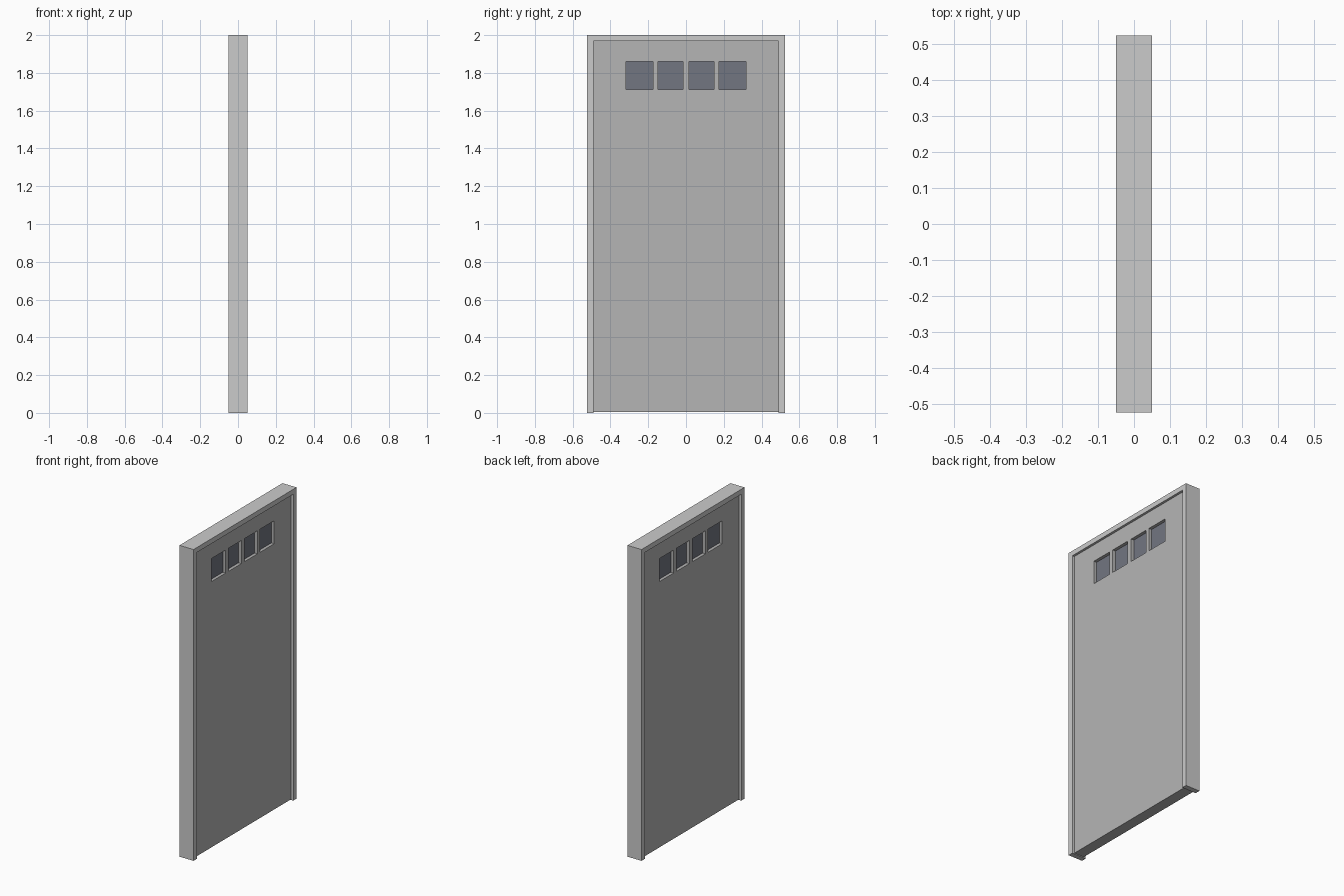
import bpy

if "Cube" in bpy.data.objects:
    bpy.data.objects.remove(bpy.data.objects["Cube"])

def material(name, rgb):
    m = bpy.data.materials.new(name)
    m.diffuse_color = (*rgb, 1)
    m.use_nodes = True
    m.node_tree.nodes["Principled BSDF"].inputs["Base Color"].default_value = m.diffuse_color
    return m

frame_mat = material("light_grey_frame", (0.60, 0.60, 0.60))
door_mat = material("grey_door", (0.46, 0.46, 0.46))
glass_mat = material("blue_grey_glass", (0.17, 0.18, 0.22))

def prism(name, outline, half, mat):
    """Extrude a y-z outline symmetrically through x."""
    n = len(outline)
    verts = [(x, y, z) for x in (-half, half) for y, z in outline]
    faces = [tuple(reversed(range(n))), tuple(range(n, 2 * n))]
    faces += [(i, (i + 1) % n, n + (i + 1) % n, n + i) for i in range(n)]
    me = bpy.data.meshes.new(name)
    me.from_pydata(verts, [], faces)
    me.materials.append(mat)
    ob = bpy.data.objects.new(name, me)
    bpy.context.collection.objects.link(ob)
    return ob

def rect(y0, y1, z0, z1):
    return [(y0, z0), (y1, z0), (y1, z1), (y0, z1)]

# Frame: two posts and a lintel as one arch
W, I, T = 0.523, 0.49, 1.968
prism("door_frame", [(-W, 0), (-I, 0), (-I, T), (I, T), (I, 0), (W, 0),
                     (W, 2), (-W, 2)], 0.05, frame_mat)

# Door leaf, split into rails and stiles around the window row
Z0, Z1, B, D = 1.712, 1.86, 0.005, 0.035
windows = [(-0.317, -0.175), (-0.148, -0.016), (0.016, 0.148), (0.175, 0.317)]
ys = [-I] + [y for w in windows for y in w] + [I]
prism("door_lower_panel", rect(-I, I, B, Z0), D, door_mat)
prism("door_top_rail", rect(-I, I, Z1, T), D, door_mat)
for i in range(0, len(ys), 2):
    prism("door_stile", rect(ys[i], ys[i + 1], Z0, Z1), D, door_mat)

# Recessed panes
for y0, y1 in windows:
    prism("window_pane", rect(y0, y1, Z0, Z1), 0.015, glass_mat)
